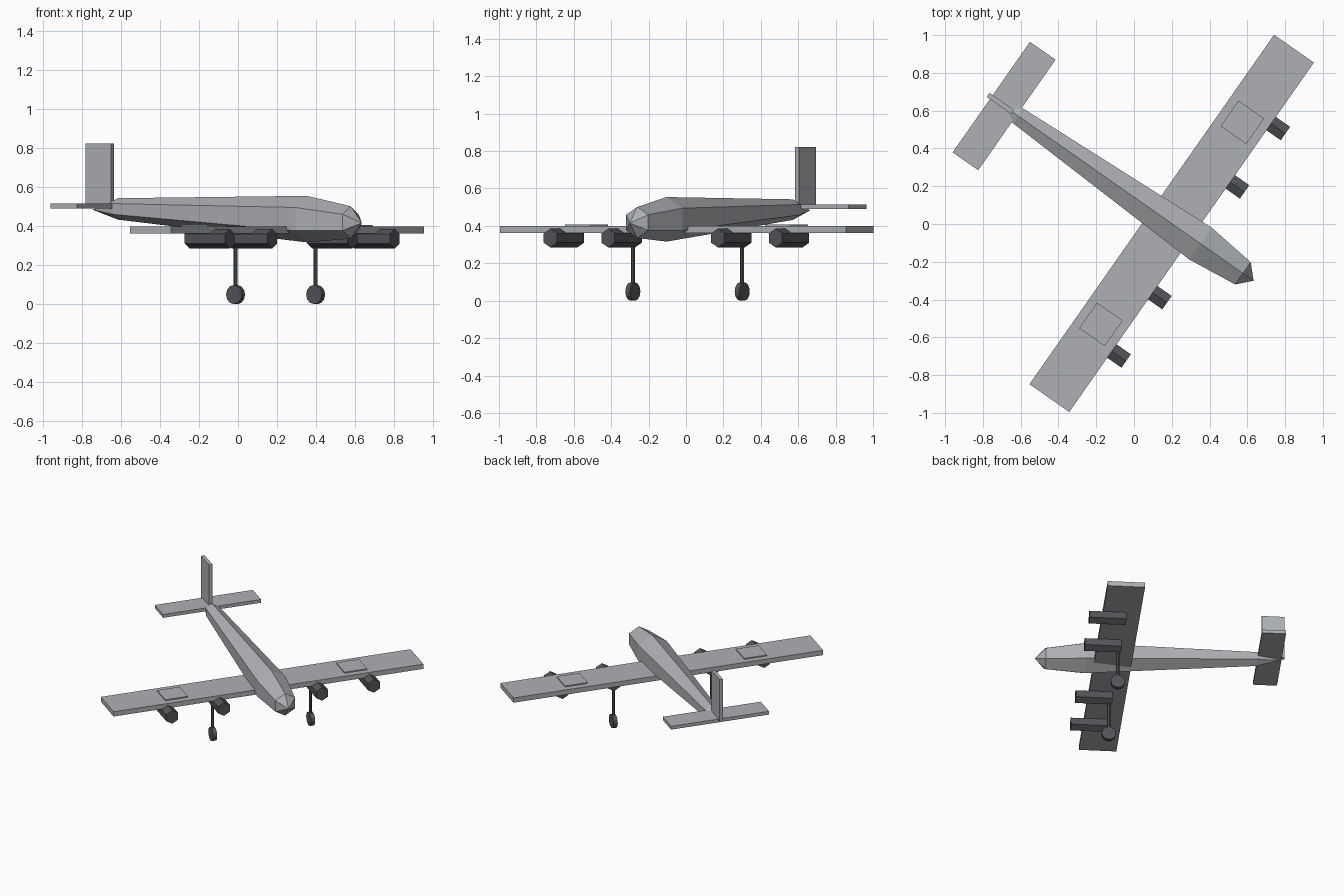
import bpy, bmesh, math
from mathutils import Matrix, Vector

if "Cube" in bpy.data.objects:
    bpy.data.objects.remove(bpy.data.objects["Cube"])

# Aircraft frame: x forward, y left, z up; the whole plane is turned 35 degrees
FRAME = Matrix.Rotation(math.radians(-35), 4, 'Z') @ Matrix.Translation((0, 0.117, 0))


def material(name, rgb):
    m = bpy.data.materials.new(name)
    m.diffuse_color = (*rgb, 1)
    m.use_nodes = True
    m.node_tree.nodes["Principled BSDF"].inputs["Base Color"].default_value = m.diffuse_color
    return m


LIGHT = material("light grey", (0.42, 0.435, 0.455))
DARK = material("dark grey", (0.085, 0.09, 0.097))


def finish(name, bm, mat):
    bmesh.ops.recalc_face_normals(bm, faces=bm.faces)
    me = bpy.data.meshes.new(name)
    bm.to_mesh(me)
    bm.free()
    me.materials.append(mat)
    ob = bpy.data.objects.new(name, me)
    ob.matrix_world = FRAME
    bpy.context.collection.objects.link(ob)
    return ob


def box(name, x, y, z, mat):
    """Box from (min, max) ranges."""
    bm = bmesh.new()
    size = [r[1] - r[0] for r in (x, y, z)]
    mid = [(r[1] + r[0]) / 2 for r in (x, y, z)]
    bmesh.ops.create_cube(bm, size=1, matrix=Matrix.Translation(mid) @ Matrix.Diagonal((*size, 1)))
    return finish(name, bm, mat)


def loft(name, stations, sides, axis, mat):
    """Join polygon rings, each (centre, radius), lying square to an axis; radius 0 is a point."""
    a, b = {'x': ((0, 0, 1), (0, 1, 0)),
            'y': ((0, 0, 1), (1, 0, 0)),
            'z': ((1, 0, 0), (0, 1, 0))}[axis]
    a, b = Vector(a), Vector(b)
    bm = bmesh.new()
    rings = []
    for c, r in stations:
        if r == 0:
            rings.append([bm.verts.new(c)])
            continue
        angles = [2 * math.pi * i / sides for i in range(sides)]
        rings.append([bm.verts.new(Vector(c) + r * (a * math.cos(t) + b * math.sin(t)))
                      for t in angles])
    for p, q in zip(rings, rings[1:]):
        for i in range(sides):
            j = (i + 1) % sides
            loop = [p[i % len(p)], p[j % len(p)], q[j % len(q)], q[i % len(q)]]
            bm.faces.new(list(dict.fromkeys(loop)))
    for ring in (rings[0], rings[-1]):
        if len(ring) > 1:
            bm.faces.new(ring)
    return finish(name, bm, mat)


# Six-sided fuselage, pointed at both ends
loft("fuselage", [((-0.99, 0, 0.483), 0), ((-0.83, 0, 0.487), 0.055),
                  ((0.348, 0, 0.435), 0.119), ((0.622, 0, 0.418), 0.083),
                  ((0.691, 0, 0.415), 0)], 6, 'x', LIGHT)

# Flat wing and tail surfaces
box("main_wing", (0.033, 0.290), (-1.129, 1.129), (0.362, 0.398), LIGHT)
box("tailplane", (-1.004, -0.839), (-0.357, 0.357), (0.490, 0.515), LIGHT)
box("tail_fin", (-1.024, -0.867), (-0.013, 0.013), (0.500, 0.822), LIGHT)

for side, s in (("left", 1), ("right", -1)):
    # Square panel on the wing top
    box(side + "_wing_panel", (0.079, 0.244), (s * 0.653 - 0.0825, s * 0.653 + 0.0825),
        (0.390, 0.406), LIGHT)
    # Two six-sided engines under the wing
    for place, y in (("inner", 0.358), ("outer", 0.735)):
        loft(f"{side}_{place}_engine", [((0.130, s * y, 0.335), 0.05),
                                        ((0.382, s * y, 0.335), 0.05)], 6, 'x', DARK)
    # Landing leg and wheel
    g = s * 0.357
    loft(side + "_landing_strut", [((0.153, g, 0.05), 0.011), ((0.153, g, 0.375), 0.011)],
         8, 'z', DARK)
    loft(side + "_wheel", [((0.153, g - 0.015, 0.049), 0.049),
                           ((0.153, g + 0.015, 0.049), 0.049)], 12, 'y', DARK)
